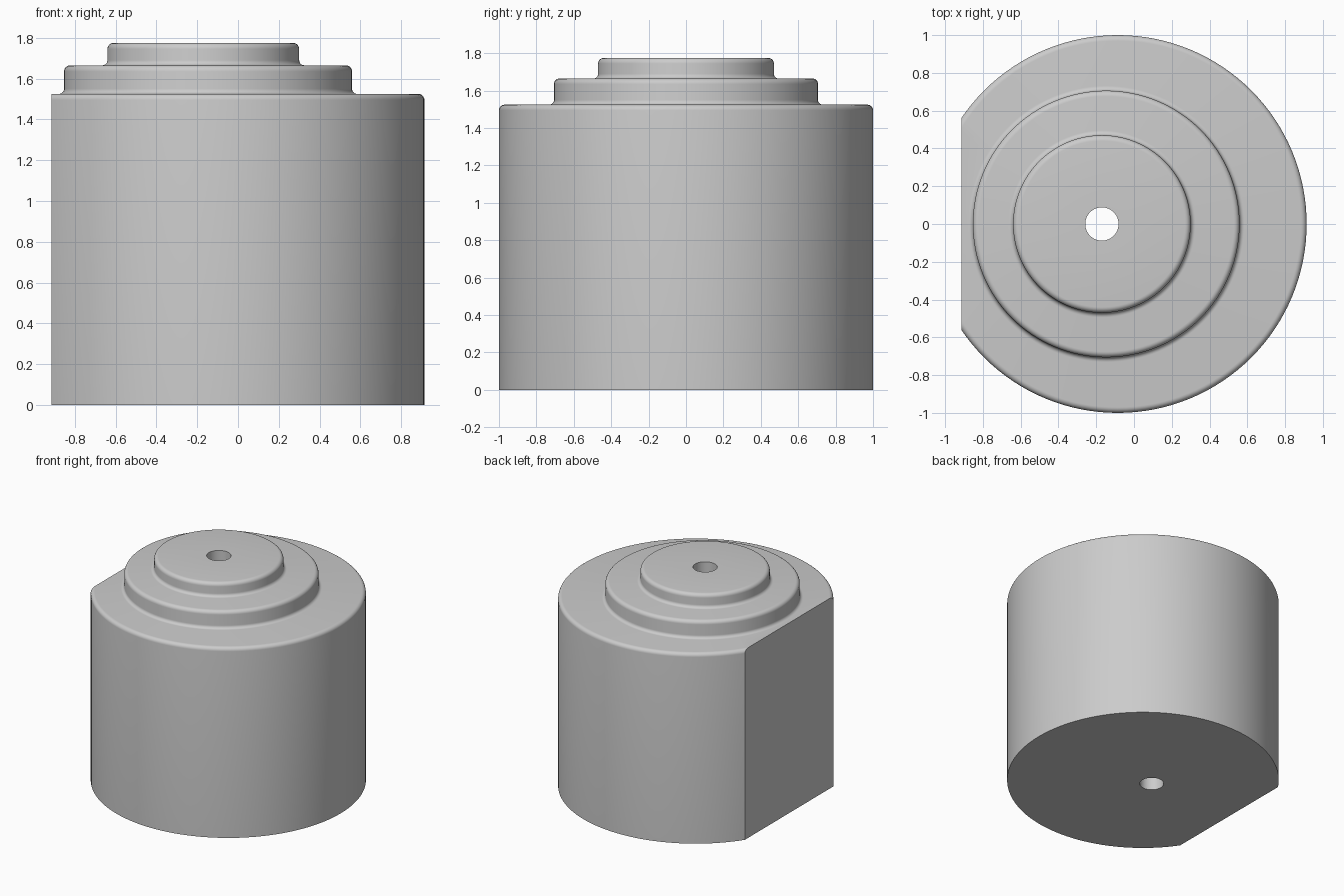
import bpy
import bmesh
from math import sin, cos, pi

cube = bpy.data.objects.get("Cube")
if cube:
    bpy.data.objects.remove(cube, do_unlink=True)

SIDES = 128
STEPS = 6
HOLE_X, HOLE_R = -0.17, 0.088
FLAT_X = -0.914

# Stepped tiers: centre x, radius, top height
TIERS = [(-0.086, 1.0, 1.525), (-0.147, 0.706, 1.665), (-0.17, 0.47, 1.775)]
ROUND, FILLET = 0.03, 0.025

mat = bpy.data.materials.new("plain grey")
mat.use_nodes = True
grey = (0.6, 0.6, 0.6, 1)
mat.diffuse_color = grey
mat.node_tree.nodes["Principled BSDF"].inputs["Base Color"].default_value = grey


def tier_profile(cx, r, base, top):
    """Rings of one tier: foot fillet (if raised), wall, rounded rim."""
    rings = []
    angles = [pi / 2 * i / STEPS for i in range(STEPS + 1)]
    if base > 0:
        rings += [(cx, r + FILLET * (1 - sin(a)), base + FILLET * (1 - cos(a)))
                  for a in angles]
    else:
        rings.append((cx, r, 0))
    rings += [(cx, r - ROUND * (1 - cos(a)), top - ROUND * (1 - sin(a)))
              for a in angles]
    return rings


# Outer surface from the ground up, then down through the bore
rings, base = [], 0
for cx, r, top in TIERS:
    rings += tier_profile(cx, r, base, top)
    base = top
rings += [(HOLE_X, HOLE_R, base), (HOLE_X, HOLE_R, 0)]

bm = bmesh.new()
loops = [[bm.verts.new((cx + r * cos(2 * pi * i / SIDES),
                        r * sin(2 * pi * i / SIDES), z)) for i in range(SIDES)]
         for cx, r, z in rings]
for lower, upper in zip(loops, loops[1:] + loops[:1]):
    for i in range(SIDES):
        j = (i + 1) % SIDES
        bm.faces.new((lower[i], lower[j], upper[j], upper[i]))

# Flat cut on the right side
bmesh.ops.bisect_plane(bm, geom=bm.verts[:] + bm.edges[:] + bm.faces[:],
                       plane_co=(FLAT_X, 0, 0), plane_no=(-1, 0, 0),
                       clear_outer=True)
bmesh.ops.edgeloop_fill(bm, edges=[e for e in bm.edges if e.is_boundary])
bmesh.ops.recalc_face_normals(bm, faces=bm.faces[:])

mesh = bpy.data.meshes.new("stepped_body")
bm.to_mesh(mesh)
bm.free()
mesh.materials.append(mat)
body = bpy.data.objects.new("stepped_body", mesh)
bpy.context.collection.objects.link(body)

bpy.ops.object.select_all(action="DESELECT")
body.select_set(True)
bpy.context.view_layer.objects.active = body
bpy.ops.object.shade_smooth_by_angle()
